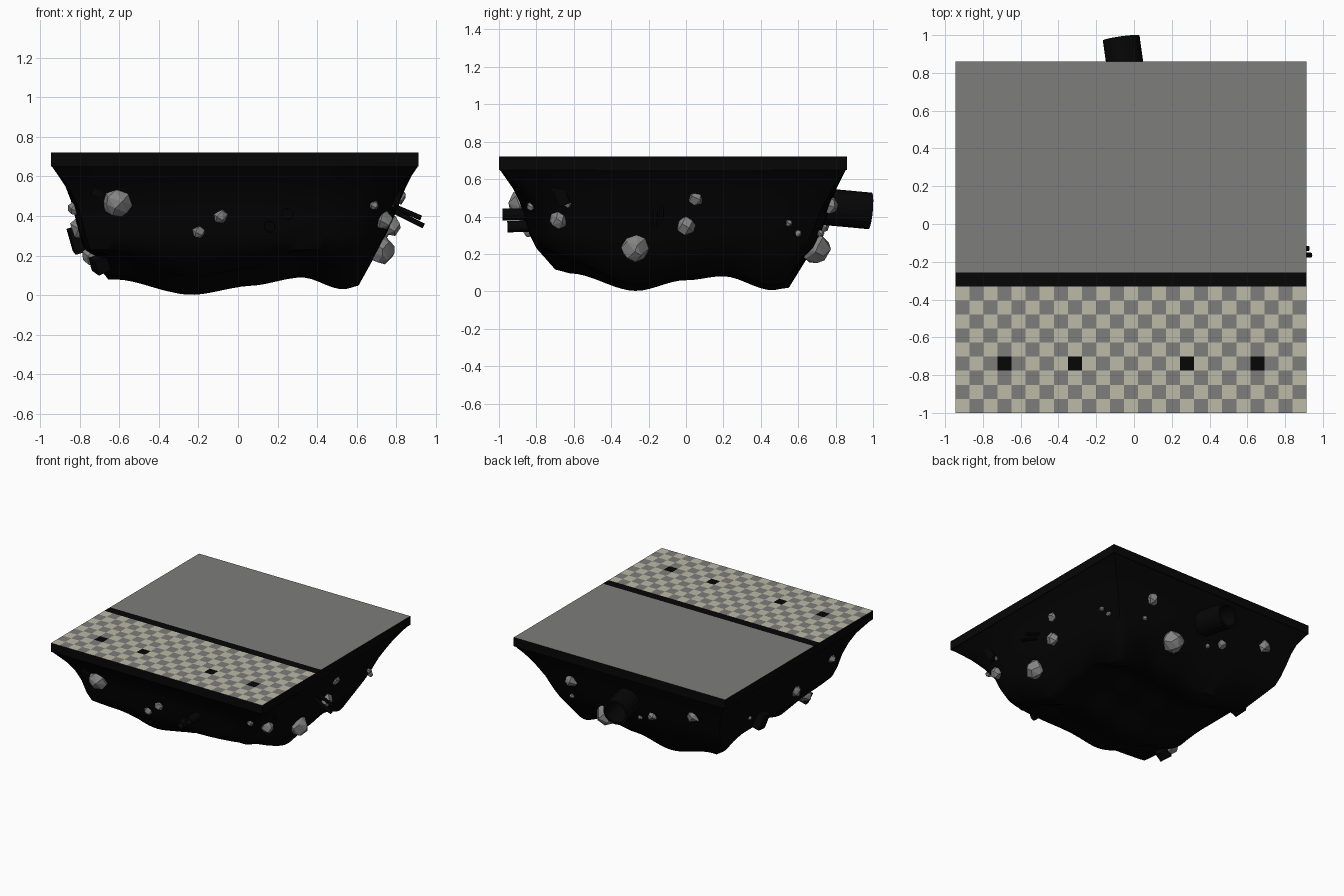
import bpy, bmesh, math, random
from mathutils import Vector

if "Cube" in bpy.data.objects:
    bpy.data.objects.remove(bpy.data.objects["Cube"])

random.seed(4)


def mat(name, c):
    m = bpy.data.materials.new(name)
    m.diffuse_color = (*c, 1)
    m.use_nodes = True
    m.node_tree.nodes["Principled BSDF"].inputs["Base Color"].default_value = m.diffuse_color
    return m


GREY = mat("asphalt grey", (0.205, 0.205, 0.20))
BEIGE = mat("tile beige", (0.50, 0.49, 0.385))
BLACK = mat("kerb black", (0.0018, 0.0018, 0.0018))
EARTH = mat("dark earth", (0.0012, 0.0012, 0.0012))
ROCK = mat("rock grey", (0.23, 0.23, 0.23))

X0, X1, Y0, Y1, ZT, ZS = -0.945, 0.913, -1.0, 0.86, 0.72, 0.65


def finish(name, bm, mats):
    bmesh.ops.recalc_face_normals(bm, faces=bm.faces)
    me = bpy.data.meshes.new(name)
    bm.to_mesh(me)
    bm.free()
    for m in mats:
        me.materials.append(m)
    ob = bpy.data.objects.new(name, me)
    bpy.context.collection.objects.link(ob)
    return ob


def interp(pts, t):
    # smooth interpolation through (position, value) pairs
    if t <= pts[0][0]:
        return pts[0][1]
    for (a, u), (b, v) in zip(pts, pts[1:]):
        if t <= b:
            k = (t - a) / (b - a)
            return u + (v - u) * k * k * (3 - 2 * k)
    return pts[-1][1]


# Slab: sides and underside, open at the top
bm = bmesh.new()
bmesh.ops.create_cube(bm, size=1)
for v in bm.verts:
    v.co = (X0 if v.co.x < 0 else X1, Y0 if v.co.y < 0 else Y1, ZS if v.co.z < 0 else ZT)
bmesh.ops.delete(bm, geom=[f for f in bm.faces if f.calc_center_median().z > ZT - 0.01],
                 context='FACES')
finish("slab_edge", bm, [BLACK])

# Slab top: checkered pavement, kerb strip and road
COLS, ROWS = 25, 9
KERB0, KERB1 = -0.33, -0.258
bm = bmesh.new()


def quad(xa, xb, ya, yb, mi):
    f = bm.faces.new([bm.verts.new(p) for p in
                      ((xa, ya, ZT), (xb, ya, ZT), (xb, yb, ZT), (xa, yb, ZT))])
    f.material_index = mi


cw, ch = (X1 - X0) / COLS, (KERB0 - Y0) / ROWS
for i in range(COLS):
    for j in range(ROWS):
        drain = j == 3 and i in (3, 8, 16, 21)
        quad(X0 + i * cw, X0 + (i + 1) * cw, Y0 + j * ch, Y0 + (j + 1) * ch,
             2 if drain else (1 if (i + j) % 2 == 0 else 0))
quad(X0, X1, KERB0, KERB1, 2)
quad(X0, X1, KERB1, Y1, 0)
bmesh.ops.remove_doubles(bm, verts=bm.verts, dist=1e-5)
finish("pavement_and_road", bm, [GREY, BEIGE, BLACK])

# Earth mass: wavy underside grid joined to the slab by flaring wall rings
FX = [(-0.64, .09), (-0.24, 0), (0.06, .045), (0.32, .08), (0.53, .015), (0.61, .03)]
GY = [(-0.70, .11), (-0.62, .09), (-0.27, 0), (0.0, .06), (0.20, .085), (0.46, .015), (0.55, .03)]
# left, right, front, back position of the wall at each height
WALL = [(.65, -.940, .908, -.995, .855), (.60, -.905, .875, -.960, .830),
        (.55, -.872, .850, -.925, .805), (.48, -.845, .820, -.890, .780),
        (.40, -.825, .790, -.865, .755), (.30, -.800, .745, -.835, .715),
        (.23, -.775, .710, -.800, .680)]
N = 32


def place(u, v, l, r, f, b, t):
    # position in a rectangle whose corners are rounded off by different amounts
    k = (.12 if v < 0 else .06) if u > 0 else (.04 if v < 0 else 0)
    s = 1 - k * t * abs(u * v) ** 3
    return ((l + r) / 2 + (r - l) / 2 * u * s, (f + b) / 2 + (b - f) / 2 * v * s)


bm = bmesh.new()
grid = {}
for i in range(N + 1):
    for j in range(N + 1):
        u, v = 2 * i / N - 1, 2 * j / N - 1
        x, y = place(u, v, -.655, .61, -.70, .55, 1)
        # front right corner sits higher, back left lower
        tilt = (.06 * max(0, u) * max(0, -v) + .02 * max(0, -u) * max(0, -v)
                - .03 * max(0, -u) * max(0, v))
        grid[i, j] = bm.verts.new((x, y, interp(FX, x) + interp(GY, y) + tilt))
for i in range(N):
    for j in range(N):
        bm.faces.new((grid[i, j], grid[i, j + 1], grid[i + 1, j + 1], grid[i + 1, j]))
edge = ([(i, 0) for i in range(N)] + [(N, j) for j in range(N)] +
        [(i, N) for i in range(N, 0, -1)] + [(0, j) for j in range(N, 0, -1)])
low = [grid[e] for e in edge]
for z, *rect in reversed(WALL):
    t = min(1, (.65 - z) / .25)
    ring = [bm.verts.new((*place(2 * i / N - 1, 2 * j / N - 1, *rect, t), z)) for i, j in edge]
    for k in range(len(edge)):
        n = (k + 1) % len(edge)
        bm.faces.new((low[k], low[n], ring[n], ring[k]))
    low = ring
bm.faces.new(low)
body = finish("earth_mass", bm, [EARTH])
bpy.context.view_layer.objects.active = body
body.select_set(True)
bpy.ops.object.shade_smooth_by_angle(angle=math.radians(50))
body.select_set(False)

# Rocks bedded in the walls: x, y, z, radius
ROCKS = [
    (-.61, -.875, .47, .078), (-.20, -.84, .32, .034), (-.09, -.86, .40, .04),
    (.69, -.83, .455, .025), (.735, -.68, .38, .05), (.775, -.63, .47, .025),
    (.72, -.27, .23, .075), (.775, 0, .35, .052), (.81, .05, .50, .045),
    (.77, .55, .365, .02), (.745, .60, .31, .02),
    (.21, .69, .23, .085), (.47, .765, .46, .05), (-.22, .73, .35, .04),
    (-.60, .75, .46, .06), (-.10, .715, .30, .02), (.50, .72, .31, .02),
    (-.79, -.23, .34, .06), (-.82, -.65, .44, .04), (-.805, .36, .35, .025),
    (-.73, -.45, .20, .06)]
for n, (x, y, z, r) in enumerate(ROCKS):
    # convex hull of jittered points on a sphere gives a chunky stone
    bm = bmesh.new()
    count = 22 if r > .06 else 14
    for k in range(count):
        h = 1 - 2 * (k + .5) / count
        a = k * 2.4 + random.uniform(-.3, .3)
        w = math.sqrt(1 - h * h)
        p = Vector((w * math.cos(a), w * math.sin(a), h)) * r * random.uniform(.95, 1.05)
        bm.verts.new(p + Vector((x, y, z)))
    bmesh.ops.convex_hull(bm, input=bm.verts)
    finish(f"rock_{n + 1}", bm, [ROCK])


# Pipes and rods sticking out of the earth
def pipe(name, a, b, r, sides, hollow=True):
    a, b = Vector(a), Vector(b)
    d = b - a
    q = d.to_track_quat('Z', 'Y')
    bm = bmesh.new()
    path = [(r, 0), (r, d.length)]
    if hollow:
        path += [(r * .82, d.length), (r * .82, d.length * .3)]
    rings = [[bm.verts.new(a + q @ Vector((s * math.cos(t), s * math.sin(t), h)))
              for t in (2 * math.pi * k / sides for k in range(sides))] for s, h in path]
    for lo, hi in zip(rings, rings[1:]):
        for k in range(sides):
            n = (k + 1) % sides
            bm.faces.new((lo[k], lo[n], hi[n], hi[k]))
    bm.faces.new(rings[0])
    bm.faces.new(rings[-1])
    finish(name, bm, [BLACK])


pipe("drain_pipe", (-.022, .66, .46), (-.068, .985, .43), .098, 20)
pipe("front_pipe_upper", (.25, -.78, .41), (.25, -.98, .41), .032, 12)
pipe("front_pipe_lower", (.16, -.78, .35), (.16, -.955, .345), .03, 12)
pipe("side_rod_1", (.74, -.13, .47), (.925, -.13, .39), .013, 8, False)
pipe("side_rod_2", (.74, -.165, .45), (.938, -.165, .35), .013, 8, False)


# Dark rubble blocks
def block(name, loc, size, rot):
    bpy.ops.mesh.primitive_cube_add(size=1, location=loc, rotation=rot)
    ob = bpy.context.object
    ob.name = name
    ob.scale = size
    ob.data.materials.append(BLACK)


block("rubble_left_upper", (-.81, .22, .28), (.07, .10, .12), (.2, -.3, .1))
block("rubble_left_lower", (-.70, -.50, .16), (.07, .09, .08), (.3, -.4, .3))
block("rubble_right", (.80, -.67, .52), (.05, .06, .12), (.4, .2, 0))
block("rubble_front", (-.71, -.88, .53), (.06, .05, .06), (.2, .3, .2))
